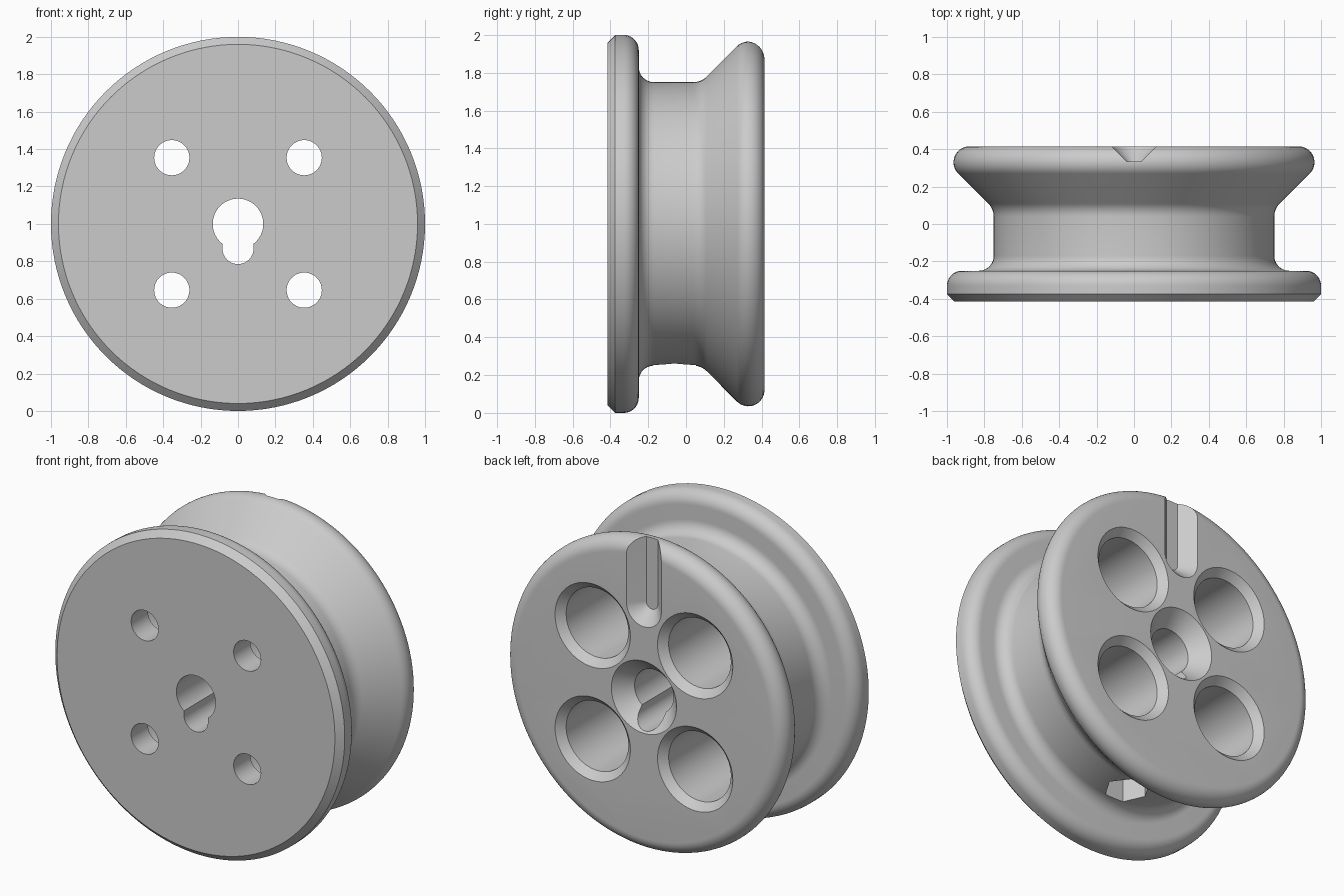
import bpy, bmesh, math
from mathutils import Matrix, Vector

cube = bpy.data.objects.get("Cube")
if cube:
    bpy.data.objects.remove(cube)

FRONT, BACK = -0.415, 0.415
HUB = Vector((0, 0, 1))

grey = bpy.data.materials.new("plain_grey")
grey.use_nodes = True
grey.diffuse_color = (0.6, 0.6, 0.6, 1)
grey.node_tree.nodes["Principled BSDF"].inputs["Base Color"].default_value = (0.6, 0.6, 0.6, 1)


def arc(r, y, radius, start, end, steps=10):
    """Profile points (radius, depth) along a fillet."""
    angles = [math.radians(start + (end - start) * i / steps) for i in range(steps + 1)]
    return [(r + radius * math.cos(a), y + radius * math.sin(a)) for a in angles]


def finish(name, bm):
    bmesh.ops.recalc_face_normals(bm, faces=bm.faces)
    mesh = bpy.data.meshes.new(name)
    bm.to_mesh(mesh)
    bm.free()
    mesh.materials.append(grey)
    obj = bpy.data.objects.new(name, mesh)
    bpy.context.collection.objects.link(obj)
    return obj


def lathe(name, profile, x=0, z=1, segments=64):
    """Solid turned about an axis parallel to y, with capped ends."""
    bm = bmesh.new()
    rings = []
    for r, y in profile:
        angles = [math.tau * i / segments for i in range(segments)]
        rings.append([bm.verts.new((x + r * math.cos(a), y, z + r * math.sin(a))) for a in angles])
    for a, b in zip(rings, rings[1:]):
        for i in range(segments):
            j = (i + 1) % segments
            bm.faces.new((a[i], a[j], b[j], b[i]))
    bm.faces.new(rings[0])
    bm.faces.new(rings[-1])
    return finish(name, bm)


def hull(name, points):
    """Convex solid around a set of points."""
    bm = bmesh.new()
    for p in points:
        bm.verts.new(p)
    bmesh.ops.convex_hull(bm, input=bm.verts)
    bmesh.ops.dissolve_limit(bm, angle_limit=0.01, verts=bm.verts, edges=bm.edges)
    return finish(name, bm)


def circle(r, x, y, z, n=48):
    return [(x + r * math.cos(math.tau * i / n), y, z + r * math.sin(math.tau * i / n)) for i in range(n)]


def upright(name, r, sides, low, high, y):
    """Vertical prism on the centre line."""
    bm = bmesh.new()
    place = Matrix.Translation((0, y, (low + high) / 2))
    bmesh.ops.create_cone(bm, cap_ends=True, segments=sides, radius1=r, radius2=r,
                          depth=high - low, matrix=place)
    # turn the prism so that a corner points sideways
    corner = bm.verts[:][0].co
    turn = -math.atan2(corner.y - y, corner.x)
    bmesh.ops.rotate(bm, cent=(0, y, 0), matrix=Matrix.Rotation(turn, 3, 'Z'), verts=bm.verts)
    return finish(name, bm)


# Wheel body: front flange, groove and sloped back rim
profile = [(0.96, FRONT), (1.0, FRONT + 0.04)]
profile += arc(0.92, -0.33, 0.08, 0, 90)
profile += arc(0.83, -0.17, 0.08, 270, 180)
profile += arc(0.85, 0.039, 0.1, 180, 135, 6)
profile += arc(0.88, 0.33, 0.085, -45, 90, 16)
wheel = lathe("wheel", profile, segments=128)

cutters = []

# Axle bore with a wide countersink at the back, and its keyway
cutters.append(lathe("axle_bore", [(0.135, -0.6), (0.135, BACK - 0.1),
                                   (0.225, BACK), (0.225, 0.6)]))
slot = []
for y in (-0.7, 0.7):
    slot += circle(0.083, 0, y, 0.868)
    slot += [(-0.083, y, 0.95), (0.083, y, 0.95)]
cutters.append(hull("keyway", slot))

# Four bolt holes, deeply counterbored from the back
for x in (-0.354, 0.354):
    for z in (-0.354, 0.354):
        cutters.append(lathe("bolt_hole", [(0.094, -0.6), (0.094, -0.25), (0.215, -0.25),
                                           (0.215, BACK - 0.045), (0.26, BACK), (0.26, 0.6)],
                             x, HUB.z + z))

# Tapered pointer notch running out through the back rim
notch = []
for z in (1.56, 2.3):
    notch += circle(0.04, 0, BACK - 0.08, z) + circle(0.14, 0, BACK + 0.02, z)
cutters.append(hull("pointer_notch", notch))

# Hexagonal pocket in the groove with a screw hole up to the keyway
cutters.append(upright("nut_pocket", 0.13, 6, 0.1, 0.42, -0.06))
cutters.append(upright("screw_hole", 0.045, 24, 0.3, 0.86, -0.06))

for cutter in cutters:
    cutter.hide_render = True
    mod = wheel.modifiers.new(cutter.name, 'BOOLEAN')
    mod.operation = 'DIFFERENCE'
    mod.solver = 'EXACT'
    mod.object = cutter

bpy.ops.object.select_all(action='DESELECT')
bpy.context.view_layer.objects.active = wheel
wheel.select_set(True)
for mod in list(wheel.modifiers):
    bpy.ops.object.modifier_apply(modifier=mod.name)
for cutter in cutters:
    bpy.data.objects.remove(cutter)
bpy.ops.object.shade_smooth_by_angle(angle=math.radians(30))
